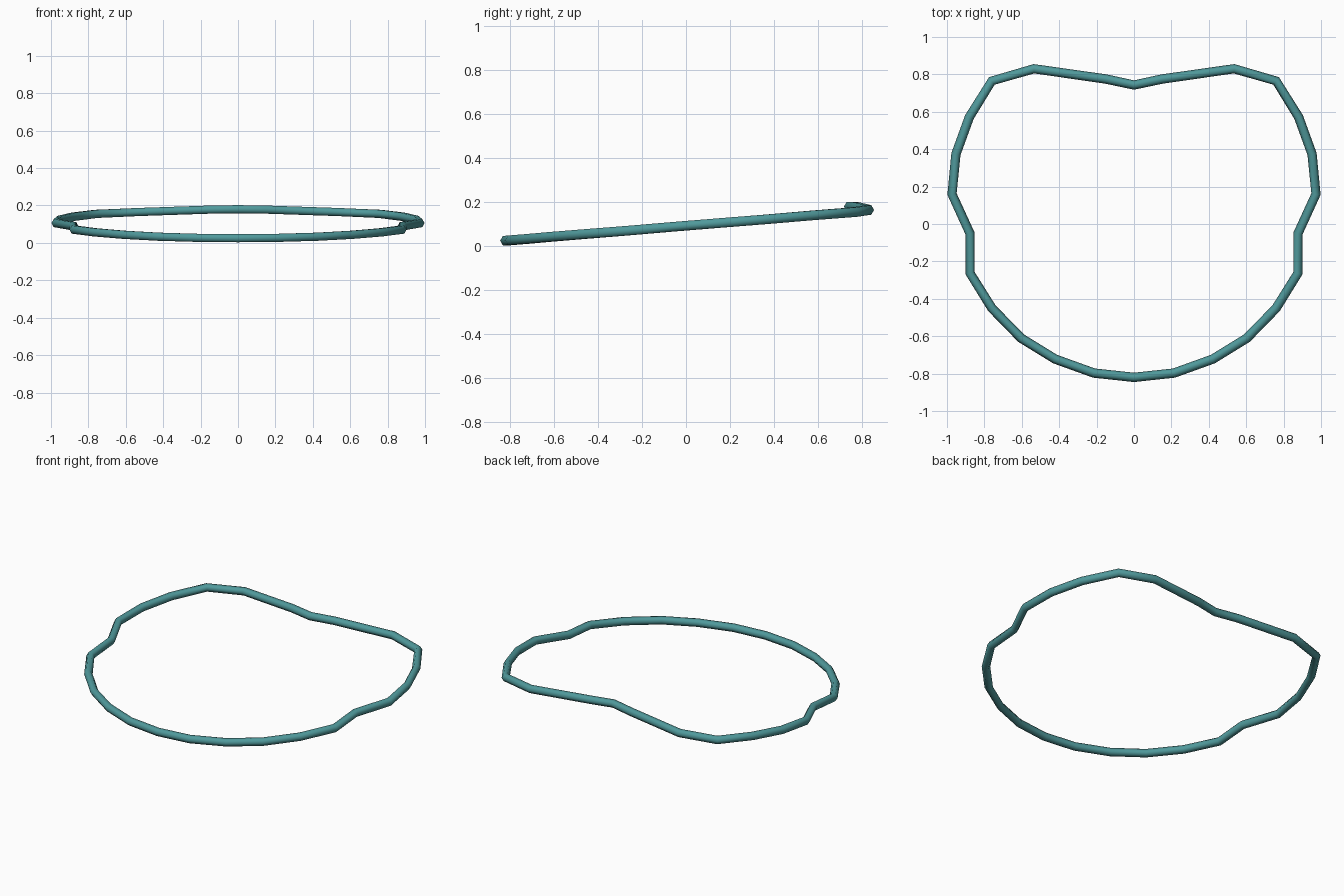
import bpy, bmesh, math
from mathutils import Vector

cube = bpy.data.objects.get("Cube")
if cube:
    bpy.data.objects.remove(cube)

TUBE_RADIUS = 0.025
SIDES = 6

teal = bpy.data.materials.new("teal")
teal.use_nodes = True
colour = (0.08, 0.32, 0.33, 1)
teal.diffuse_color = colour
teal.node_tree.nodes["Principled BSDF"].inputs["Base Color"].default_value = colour

# Left half of the hoop path, from the back notch round to the front
half = [(0, .743, .18), (.15, .775, .178), (.535, .83, .165), (.76, .765, .155),
        (.88, .572, .14), (.952, .374, .123), (.973, .16, .106), (.877, -.05, .089),
        (.877, -.262, .071), (.76, -.45, .056), (.604, -.61, .043),
        (.422, -.722, .033), (.214, -.797, .027), (0, -.82, .025)]
path = [Vector(p) for p in half]
path += [Vector((-p.x, p.y, p.z)) for p in reversed(path[1:-1])]

# Sweep a closed tube along the path, with a ring at each corner
bm = bmesh.new()
rings = []
count = len(path)
for i, point in enumerate(path):
    before = (point - path[i - 1]).normalized()
    after = (path[(i + 1) % count] - point).normalized()
    tangent = (before + after).normalized()
    side = tangent.cross(Vector((0, 0, 1))).normalized()
    up = side.cross(tangent)
    ring = []
    for k in range(SIDES):
        angle = math.tau * k / SIDES
        offset = side * math.cos(angle) + up * math.sin(angle)
        ring.append(bm.verts.new(point + offset * TUBE_RADIUS))
    rings.append(ring)
for i, ring in enumerate(rings):
    following = rings[(i + 1) % count]
    for k in range(SIDES):
        n = (k + 1) % SIDES
        bm.faces.new((ring[k], ring[n], following[n], following[k]))
bmesh.ops.recalc_face_normals(bm, faces=bm.faces)
for face in bm.faces:
    face.smooth = True

mesh = bpy.data.meshes.new("hoop")
bm.to_mesh(mesh)
bm.free()
mesh.materials.append(teal)
hoop = bpy.data.objects.new("hoop", mesh)
bpy.context.collection.objects.link(hoop)
